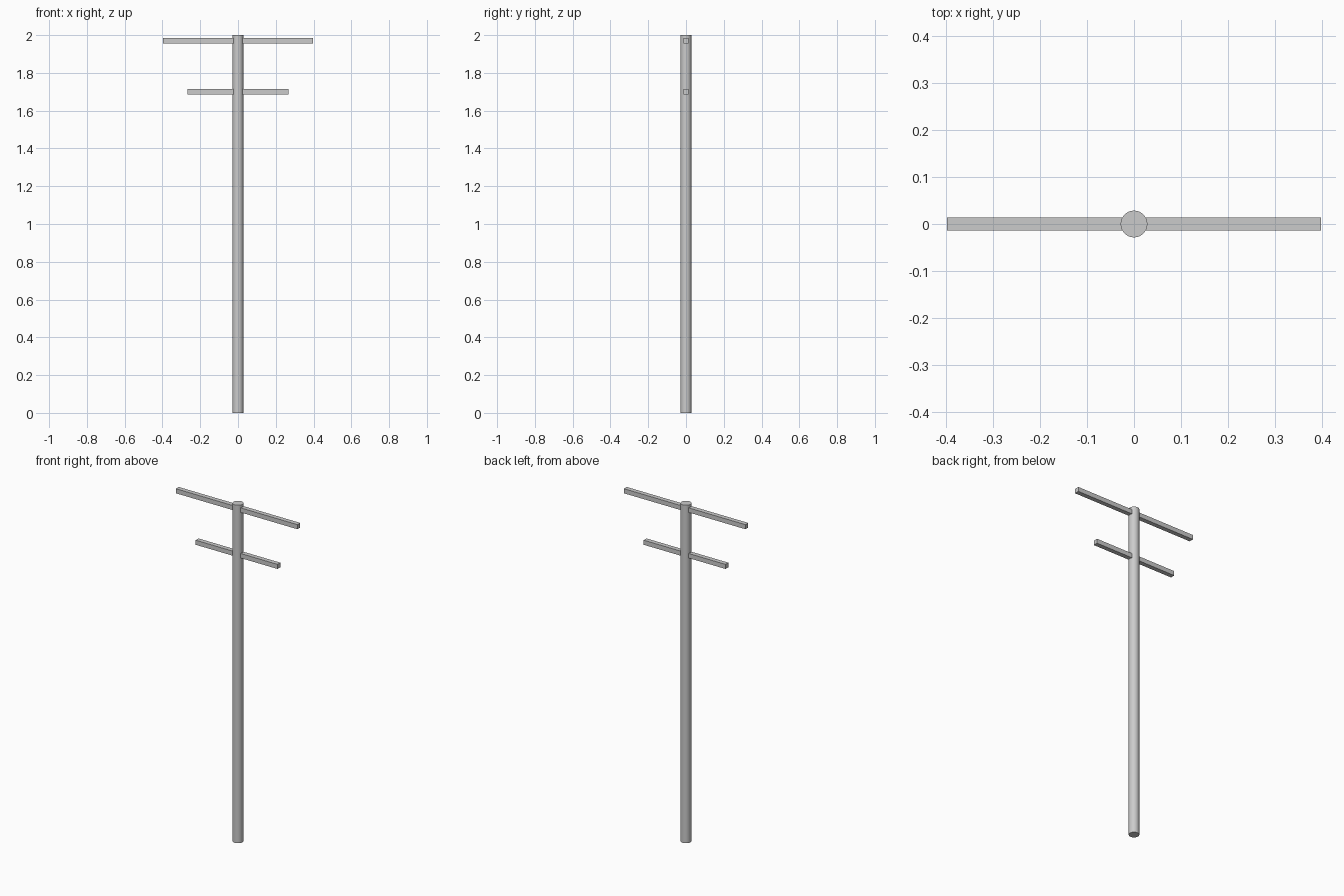
import bpy
import math

if "Cube" in bpy.data.objects:
    bpy.data.objects.remove(bpy.data.objects["Cube"])

POLE_RADIUS = 0.0285
POLE_HEIGHT = 2.0
ARM_THICKNESS = 0.027


def add_crossarm(name, length, z):
    bpy.ops.mesh.primitive_cube_add(size=1, location=(0, 0, z))
    arm = bpy.context.object
    arm.name = name
    arm.scale = (length, ARM_THICKNESS, ARM_THICKNESS)
    bpy.ops.object.transform_apply(location=False, rotation=False, scale=True)
    return arm


# Round upright pole
bpy.ops.mesh.primitive_cylinder_add(
    vertices=32, radius=POLE_RADIUS, depth=POLE_HEIGHT,
    location=(0, 0, POLE_HEIGHT / 2))
bpy.context.object.name = "pole"
bpy.ops.object.shade_smooth_by_angle(angle=math.radians(30))

# Square crossarms passing through the pole
add_crossarm("upper_crossarm", 0.796, 1.97)
add_crossarm("lower_crossarm", 0.536, 1.70)
